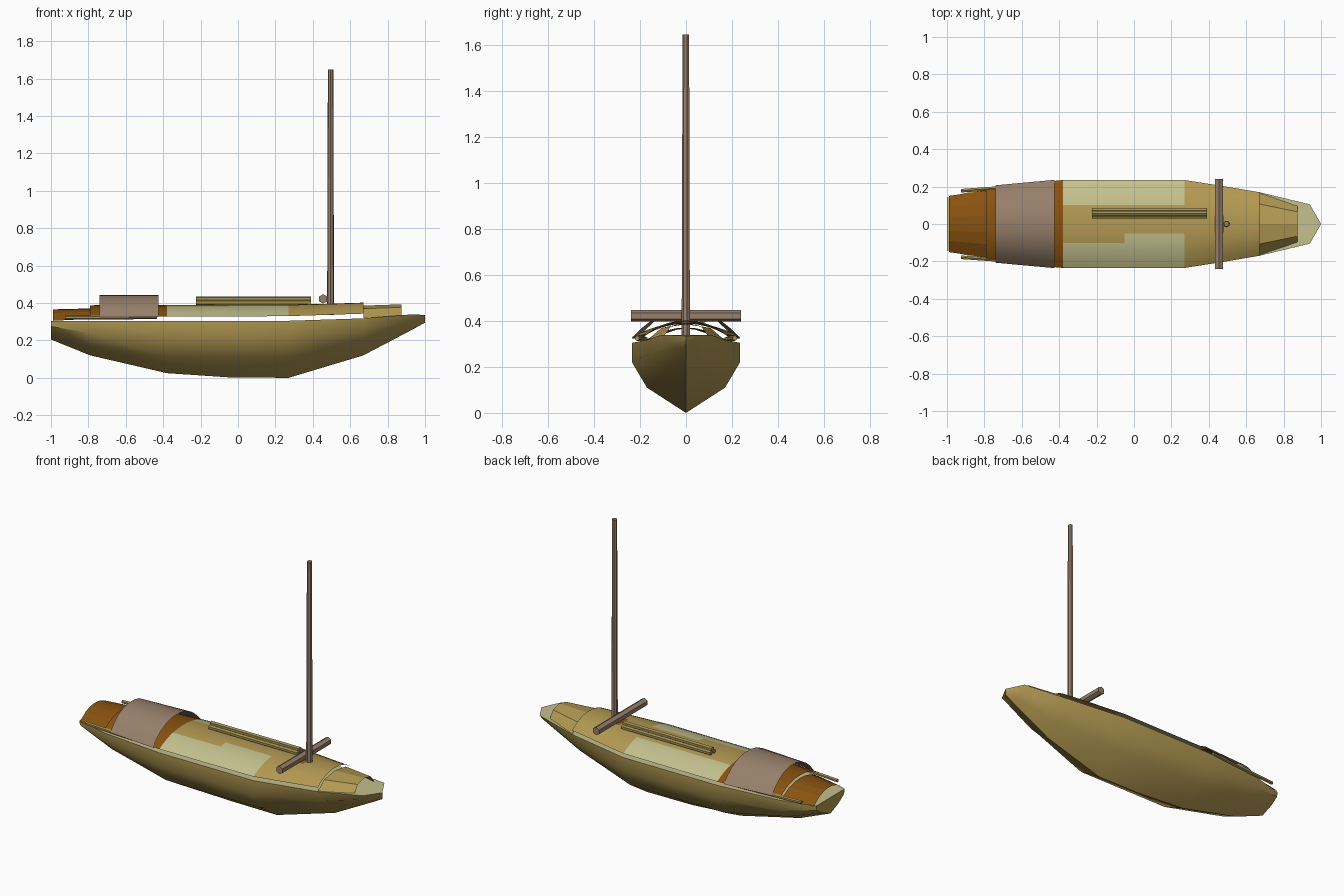
import bpy, bmesh, math
from mathutils import Vector

if "Cube" in bpy.data.objects:
    bpy.data.objects.remove(bpy.data.objects["Cube"])


def material(name, rgb):
    m = bpy.data.materials.new(name)
    m.diffuse_color = (*rgb, 1)
    m.use_nodes = True
    m.node_tree.nodes["Principled BSDF"].inputs["Base Color"].default_value = m.diffuse_color
    return m


TAN = material("tan_wood", (0.45, 0.32, 0.085))
PALE = material("pale_straw", (0.55, 0.53, 0.27))
ORANGE = material("orange_brown", (0.25, 0.085, 0.005))
TAUPE = material("taupe_wood", (0.31, 0.215, 0.145))
OLIVE = material("olive_bamboo", (0.36, 0.28, 0.085))


def finish(name, bm, mats, smooth=None):
    me = bpy.data.meshes.new(name)
    bm.to_mesh(me)
    bm.free()
    ob = bpy.data.objects.new(name, me)
    bpy.context.collection.objects.link(ob)
    for m in mats:
        me.materials.append(m)
    if smooth:
        bpy.context.view_layer.objects.active = ob
        ob.select_set(True)
        bpy.ops.object.shade_smooth_by_angle(angle=math.radians(smooth))
        ob.select_set(False)
    return ob


def loft(bm, rings, rule=lambda c: 0):
    """Skin between point rings; rule gives a material index from the face centre."""
    vs = [[bm.verts.new(p) for p in r] for r in rings]
    for a, b in zip(vs, vs[1:]):
        for i in range(len(a) - 1):
            f = bm.faces.new((a[i], b[i], b[i + 1], a[i + 1]))
            f.material_index = rule(f.calc_center_median())
    return vs


# Hull: x, then (half width, height) of sheer, chine, bilge, and keel height
stations = [
    (-1.00, (.14, .305), (.135, .275), (.08, .238), .205),
    (-0.79, (.195, .305), (.19, .24), (.12, .175), .12),
    (-0.38, (.235, .305), (.235, .22), (.17, .11), .025),
    (-0.04, (.235, .305), (.235, .22), (.17, .11), .002),
    (0.27, (.235, .305), (.235, .22), (.17, .11), 0),
    (0.67, (.17, .318), (.16, .255), (.09, .185), .12),
    (0.94, (.105, .34), (.075, .305), (.035, .28), .262),
    (1.00, (0, .335), (0, .32), (0, .305), .295),
]
rings = []
for x, s, c, b, k in stations:
    half = [(x, -w, z) for w, z in (s, c, b)]
    rings.append(half + [(x, 0, k)] + [(px, -py, pz) for px, py, pz in reversed(half)])
bm = bmesh.new()
vs = loft(bm, rings)
bm.faces.new(vs[0])                                   # transom
for a, b in zip(vs, vs[1:]):                          # deck
    bm.faces.new((a[0], a[-1], b[-1], b[0])).material_index = 1
bmesh.ops.remove_doubles(bm, verts=bm.verts, dist=0.0005)
bmesh.ops.recalc_face_normals(bm, faces=bm.faces)
finish("hull", bm, [TAN, PALE], 40)


def arch(name, sections, fracs, mats, rule=lambda c: 0, power=2.2, smooth=None):
    """Arched sheet; sections are (x, half width, edge height, crown height)."""
    cols = [-f for f in fracs] + [f for f in reversed(fracs) if f]
    bm = bmesh.new()
    loft(bm, [[(x, f * w, lo + (hi - lo) * (1 - abs(f) ** power)) for f in cols]
              for x, w, lo, hi in sections], rule)
    bmesh.ops.recalc_face_normals(bm, faces=bm.faces)
    if sum(f.normal.z for f in bm.faces) < 0:
        bmesh.ops.reverse_faces(bm, faces=bm.faces)
    return finish(name, bm, mats, smooth)


# Main canopy with stern cover, pale side mats and a small patch by the mast
def canopy_colour(c):
    if c.x < -0.38:
        return 2
    if c.x < 0.27:
        edge = 0.05 if c.y < 0 and c.x > -0.05 else 0.1
        return 1 if abs(c.y) > edge else 0
    return 2 if 0.43 < c.x < 0.48 and abs(c.y) < 0.05 else 0


arch("main_canopy",
     [(-.79, .195, .325, .388), (-.38, .235, .328, .39), (-.05, .235, .328, .391),
      (.27, .235, .33, .391), (.43, .21, .335, .395), (.48, .202, .337, .396),
      (.67, .17, .343, .402)],
     (1, .85, .7, .56, .43, .22, 0), [TAN, PALE, ORANGE], canopy_colour, smooth=40)

# End covers and tarp
arch("stern_cover", [(-.99, .15, .305, .366), (-.79, .18, .315, .371)],
     (1, .6, .25, 0), [ORANGE])
arch("bow_cover", [(.67, .165, .32, .386), (.875, .10, .33, .393)],
     (1, .65, 0), [TAN], power=3.2)
arch("tarp", [(-.74, .207, .325, .442), (-.425, .236, .325, .442)],
     (1, .85, .65, .4, .18, 0), [TAUPE], power=2.4, smooth=40)


def pole(name, a, b, r1, r2, mat, sides=6):
    a, b = Vector(a), Vector(b)
    bpy.ops.mesh.primitive_cone_add(vertices=sides, radius1=r1, radius2=r2,
                                    depth=(b - a).length, location=(a + b) / 2,
                                    rotation=(b - a).to_track_quat('Z', 'Y').to_euler())
    ob = bpy.context.object
    ob.name = name
    ob.data.materials.append(mat)


# Mast, crossbar and stowed poles
pole("mast", (.495, 0, .335), (.495, 0, 1.648), .019, .015, TAUPE, 7)
pole("crossbar", (.455, -.24, .422), (.455, .24, .422), .025, .025, TAUPE)
for i, (y, z) in enumerate(((.041, .403), (.073, .403), (.057, .422))):
    pole(f"roof_pole_{i + 1}", (-.225, y, z), (.39, y, z), .014, .014, OLIVE)
for side, label in ((-1, "near"), (1, "far")):
    pole(f"side_pole_{label}", (-.925, side * .178, .322), (-.435, side * .213, .325),
         .011, .011, OLIVE)
